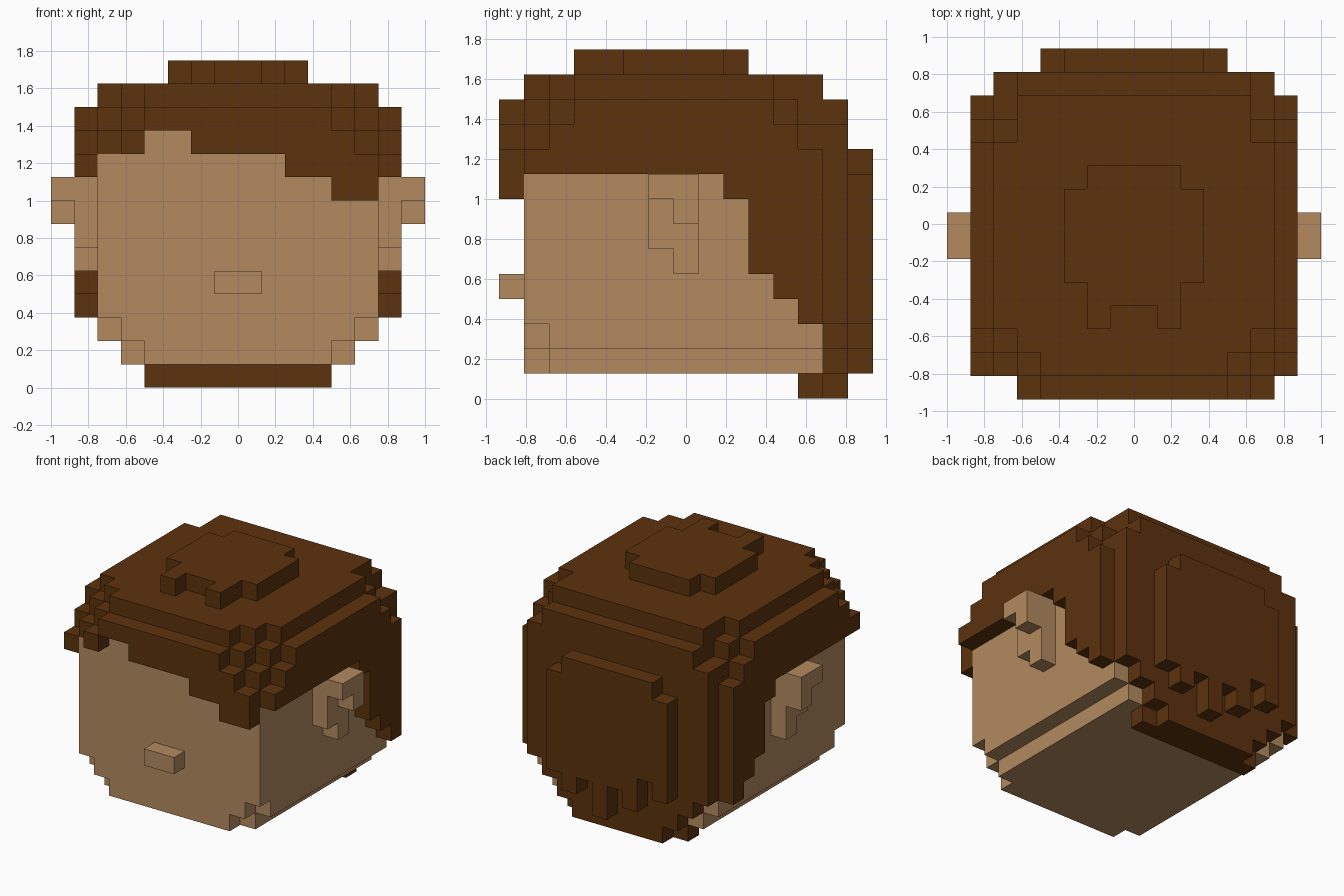
import bpy
import bmesh
from mathutils import Vector

default = bpy.data.objects.get("Cube")
if default:
    bpy.data.objects.remove(default, do_unlink=True)

S = 0.125                                   # block size
ORIGIN = Vector((-1.0, -0.9375, 0.0))


def make_material(name, rgb):
    mat = bpy.data.materials.new(name)
    mat.use_nodes = True
    mat.diffuse_color = (*rgb, 1)
    bsdf = mat.node_tree.nodes["Principled BSDF"]
    bsdf.inputs["Base Color"].default_value = (*rgb, 1)
    bsdf.inputs["Roughness"].default_value = 0.9
    return mat


SKIN = make_material("skin", (0.451, 0.254, 0.115))
BROWN = make_material("brown hair", (0.107, 0.032, 0.004))


def box(x0, x1, y0, y1, z0, z1):
    """All block indices in an inclusive range."""
    return {(i, j, k) for i in range(x0, x1 + 1)
            for j in range(y0, y1 + 1) for k in range(z0, z1 + 1)}


def row(half, y0, y1, z0, z1):
    """A box centred on x, given its half width in blocks."""
    return box(8 - half, 7 + half, y0, y1, z0, z1)


def mirror(cells):
    return {(15 - i, j, k) for i, j, k in cells}


# Head: block with its lower edges stepped in
head = row(6, 1, 12, 3, 9)
head |= row(5, 1, 1, 2, 2) | row(6, 2, 12, 2, 2)
head |= row(4, 1, 1, 1, 1) | row(5, 2, 12, 1, 1)
head |= box(4, 5, 1, 1, 10, 10)             # gap in the fringe

nose = row(1, 0, 0, 4, 4)

left_ear = box(14, 14, 6, 6, 6, 8) | box(14, 14, 7, 7, 5, 8)
left_ear |= box(15, 15, 6, 6, 8, 8) | box(15, 15, 7, 7, 7, 8)
right_ear = mirror(left_ear)

# Crown tuft
tuft = row(3, 5, 8, 13, 13) | row(2, 9, 9, 13, 13) | row(2, 3, 4, 13, 13)
tuft -= row(1, 3, 3, 13, 13)

# Hair cap: half widths per layer, as (half, first row, last row)
layers = {
    12: [(4, 1, 1), (5, 2, 2), (6, 3, 10), (5, 11, 12)],
    11: [(4, 0, 0), (5, 1, 1), (6, 2, 2), (7, 3, 10), (6, 11, 11), (5, 12, 13)],
    10: [(6, 1, 1), (7, 2, 11), (6, 12, 13)],
}
cap = set()
for k, rows in layers.items():
    for half, y0, y1 in rows:
        cap |= row(half, y0, y1, k, k)
cap -= head

# Fringe hanging over the forehead
fringe = box(3, 3, 0, 0, 10, 10) | box(6, 12, 0, 0, 10, 10)
fringe |= box(10, 13, 0, 0, 9, 9) | box(12, 13, 0, 0, 8, 8)

# Side hair, longer towards the back
left_side_hair = box(14, 14, 1, 12, 9, 9)
for j, bottom in ((9, 8), (10, 5), (11, 4), (12, 3)):
    left_side_hair |= box(14, 14, j, j, bottom, 9)
right_side_hair = mirror(left_side_hair)

# Back hair with stepped lower corners and the nape
back_hair = row(6, 13, 13, 3, 9) | row(5, 13, 13, 2, 2) | row(4, 13, 13, 1, 1)
nape = row(4, 12, 12, 0, 0) | row(3, 13, 13, 0, 0)

# Raised strands on the back, with ragged ends
back_strands = row(3, 14, 14, 9, 9)
for i, bottom in zip(range(4, 12), (3, 4, 2, 3, 1, 3, 2, 3)):
    back_strands |= box(i, i, 14, 14, bottom, 8)

parts = [
    ("head", head, SKIN), ("nose", nose, SKIN),
    ("left_ear", left_ear, SKIN), ("right_ear", right_ear, SKIN),
    ("hair_cap", cap, BROWN), ("crown_tuft", tuft, BROWN),
    ("fringe", fringe, BROWN), ("left_side_hair", left_side_hair, BROWN),
    ("right_side_hair", right_side_hair, BROWN), ("back_hair", back_hair, BROWN),
    ("nape_hair", nape, BROWN), ("back_strands", back_strands, BROWN),
]
solid = set().union(*(cells for _, cells, _ in parts))


def build(name, cells, mat):
    """Skin the blocks, leaving out faces buried against other blocks."""
    bm = bmesh.new()
    verts = {}

    def vert(p):
        if p not in verts:
            verts[p] = bm.verts.new(ORIGIN + Vector(p) * S)
        return verts[p]

    for cell in sorted(cells):
        for axis in range(3):
            u, v = (axis + 1) % 3, (axis + 2) % 3
            for side in (0, 1):
                near = list(cell)
                near[axis] += 2 * side - 1
                if tuple(near) in solid:
                    continue
                corners = []
                for du, dv in ((0, 0), (1, 0), (1, 1), (0, 1)):
                    p = list(cell)
                    p[axis] += side
                    p[u] += du
                    p[v] += dv
                    corners.append(vert(tuple(p)))
                bm.faces.new(corners if side else corners[::-1])
    # Merge flat areas into single faces
    bmesh.ops.dissolve_limit(bm, angle_limit=0.01, verts=bm.verts[:],
                             edges=bm.edges[:], use_dissolve_boundaries=False)
    mesh = bpy.data.meshes.new(name)
    bm.to_mesh(mesh)
    bm.free()
    mesh.materials.append(mat)
    bpy.context.collection.objects.link(bpy.data.objects.new(name, mesh))


for part in parts:
    build(*part)
